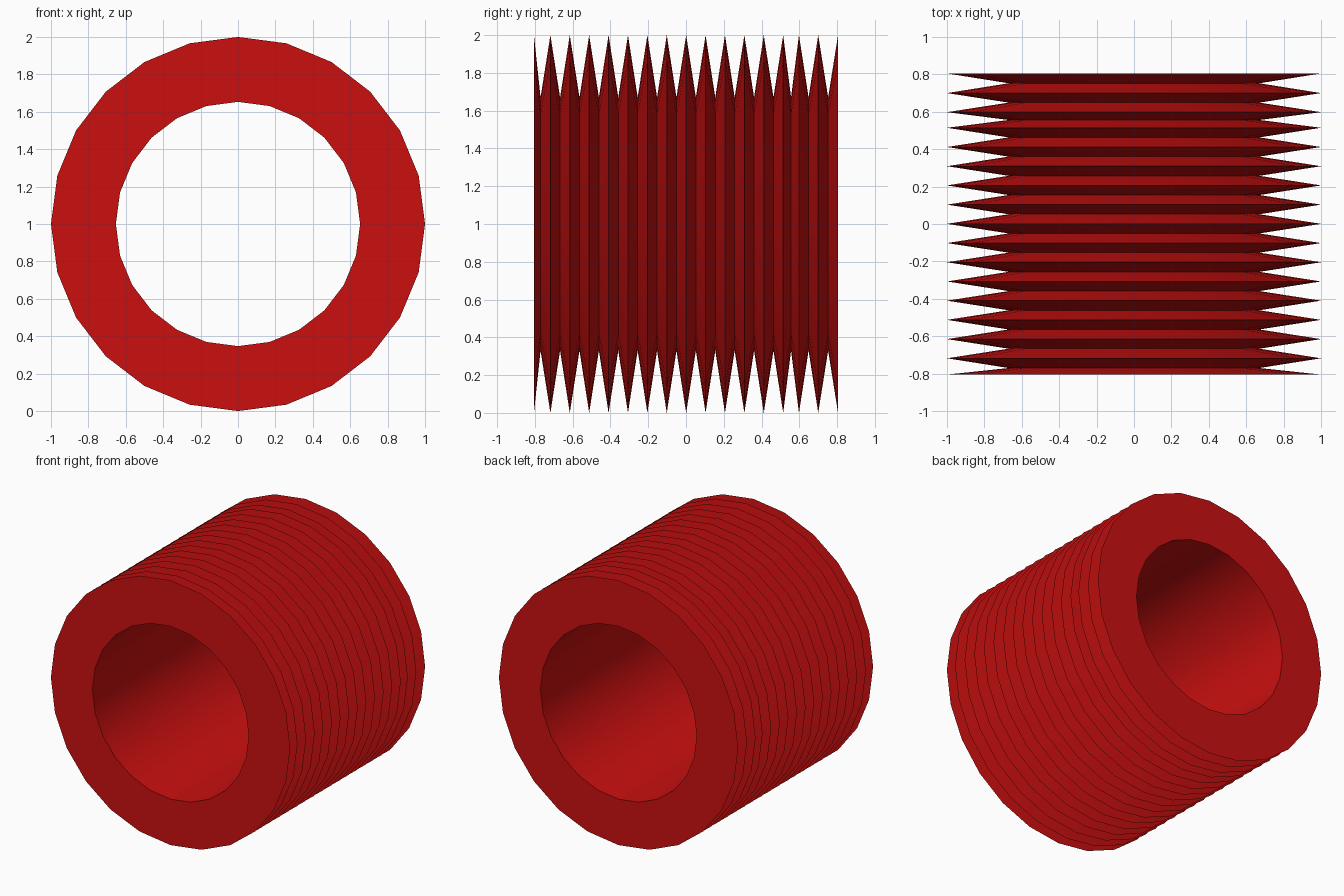
import bpy, bmesh, math

cube = bpy.data.objects.get("Cube")
if cube:
    bpy.data.objects.remove(cube, do_unlink=True)

SEGMENTS = 24
OUTER, GROOVE, BORE = 1.0, 0.67, 0.653
HALF = 0.805

# Red material
red = bpy.data.materials.new("red")
red.use_nodes = True
colour = (0.60, 0.005, 0.005, 1.0)
red.diffuse_color = colour
red.node_tree.nodes["Principled BSDF"].inputs["Base Color"].default_value = colour

# Ridge positions along y: even pitch, slightly tighter at the front end and near the back
ridges = [-HALF] + [-0.718 + 0.1027 * i for i in range(13)] + [0.598, 0.70, HALF]

# Closed zigzag profile (radius, y): ridges and grooves outside, plain bore inside
profile = []
for i, y in enumerate(ridges):
    profile.append((OUTER, y))
    if i < len(ridges) - 1:
        mid = -0.77 if i == 0 else (y + ridges[i + 1]) / 2
        profile.append((GROOVE, mid))
profile += [(BORE, HALF), (BORE, -HALF)]

# Sweep the profile round the y axis
bm = bmesh.new()
rings = []
for r, y in profile:
    ring = []
    for s in range(SEGMENTS):
        a = 2 * math.pi * s / SEGMENTS
        ring.append(bm.verts.new((r * math.cos(a), y, 1 + r * math.sin(a))))
    rings.append(ring)
for k, ring in enumerate(rings):
    nxt = rings[(k + 1) % len(rings)]
    for s in range(SEGMENTS):
        t = (s + 1) % SEGMENTS
        bm.faces.new((ring[s], ring[t], nxt[t], nxt[s]))
bmesh.ops.recalc_face_normals(bm, faces=bm.faces)

mesh = bpy.data.meshes.new("ribbed_sleeve")
bm.to_mesh(mesh)
bm.free()
mesh.materials.append(red)
sleeve = bpy.data.objects.new("ribbed_sleeve", mesh)
bpy.context.collection.objects.link(sleeve)

# Smooth round the bore and ridges, sharp at the creases
bpy.ops.object.select_all(action='DESELECT')
sleeve.select_set(True)
bpy.context.view_layer.objects.active = sleeve
bpy.ops.object.shade_smooth_by_angle(angle=math.radians(30))
